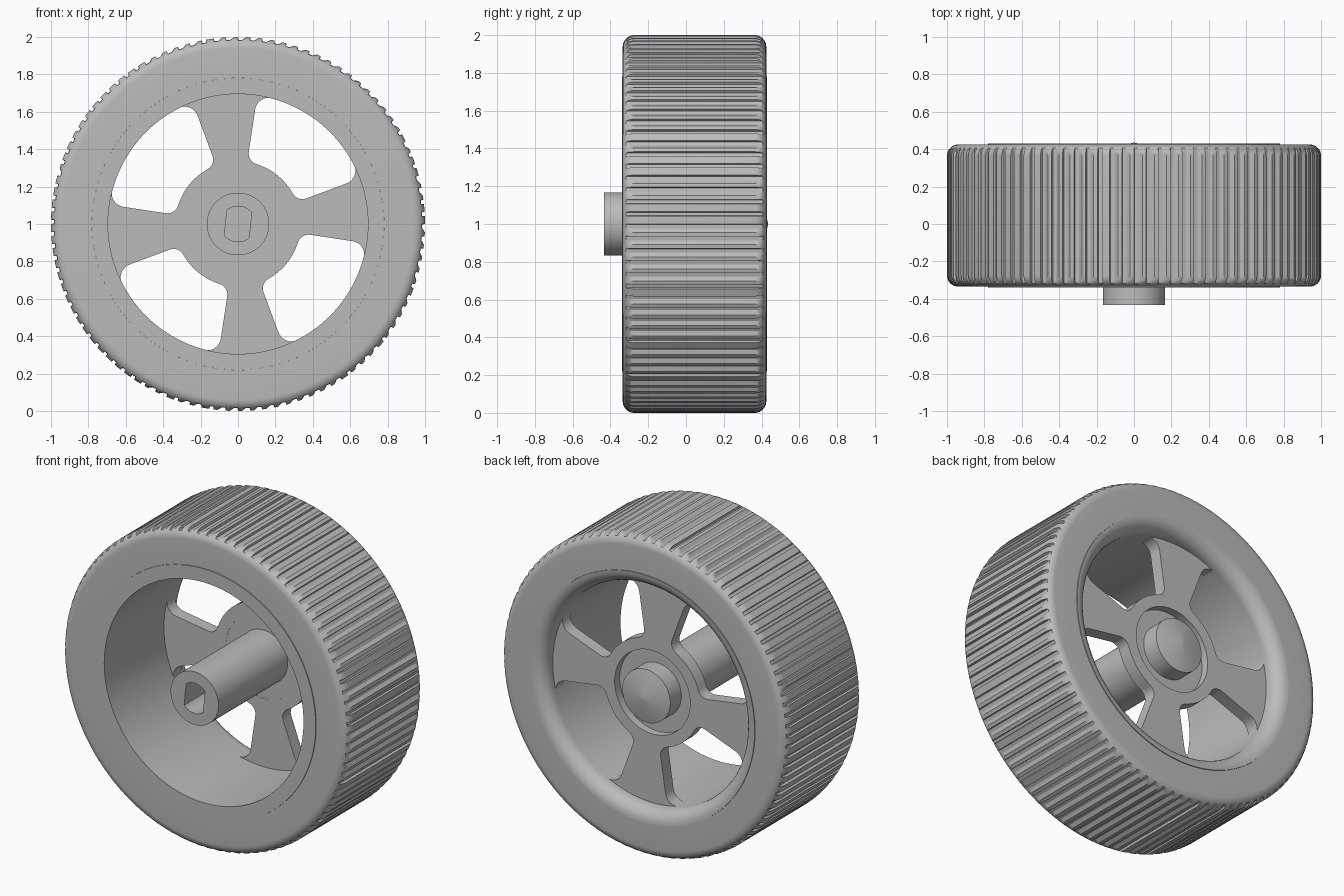
import bpy, bmesh
from math import sin, cos, asin, pi, radians, tau

cube = bpy.data.objects.get("Cube")
if cube:
    bpy.data.objects.remove(cube)

grey = bpy.data.materials.new("plain grey")
grey.use_nodes = True
grey.diffuse_color = (0.5, 0.5, 0.5, 1)
grey.node_tree.nodes["Principled BSDF"].inputs["Base Color"].default_value = (0.5, 0.5, 0.5, 1)


def smooth(obj, angle=30):
    bpy.ops.object.select_all(action='DESELECT')
    obj.select_set(True)
    bpy.context.view_layer.objects.active = obj
    bpy.ops.object.shade_smooth_by_angle(angle=radians(angle))


def lathe(name, profile, angles, closed=False):
    """Turn (radius, y) points about the axle; a radius may be a function of angle."""
    bm = bmesh.new()
    rings = []
    for r, y in profile:
        ring = []
        for a in angles:
            rad = r(a) if callable(r) else r
            ring.append(bm.verts.new((rad * cos(a), y, 1 + rad * sin(a))))
        rings.append(ring)
    pairs = list(zip(rings, rings[1:]))
    if closed:
        pairs.append((rings[-1], rings[0]))
    n = len(angles)
    for p, q in pairs:
        for i in range(n):
            j = (i + 1) % n
            bm.faces.new((p[i], p[j], q[j], q[i]))
    if not closed:
        bm.faces.new(rings[0])
        bm.faces.new(rings[-1])
    bmesh.ops.recalc_face_normals(bm, faces=bm.faces)
    mesh = bpy.data.meshes.new(name)
    bm.to_mesh(mesh)
    bm.free()
    obj = bpy.data.objects.new(name, mesh)
    bpy.context.collection.objects.link(obj)
    mesh.materials.append(grey)
    smooth(obj)
    return obj


def steps(a, b, n):
    return [a + (b - a) * i / n for i in range(n + 1)]


circle = steps(0, tau, 96)[:-1]

# Tyre: rounded shoulders, straight grooves cut across the tread
TEETH, FLOOR, SHOULDER = 96, 0.985, 0.06
FRONT, BACK, RIM = -0.335, 0.425, 0.78


def tread(r):
    def radius(a):
        in_groove = (a / tau * TEETH + 0.01) % 1 > 0.65
        return min(r, FLOOR) if in_groove else r
    return radius


tyre_profile = [(RIM, FRONT)]
for y, side, start, end in ((FRONT, 1, 0, pi / 2), (BACK, -1, pi / 2, 0)):
    for t in steps(start, end, 8):
        tyre_profile.append((tread(1 - SHOULDER + SHOULDER * sin(t)),
                             y + side * SHOULDER * (1 - cos(t))))
tyre_profile.append((RIM, BACK))
tooth_angles = [(t + f) * tau / TEETH for t in range(TEETH)
                for f in (0, 0.32, 0.64, 0.68, 0.96)]
lathe("tyre", tyre_profile, tooth_angles, closed=True)

# Rim: plain barrel at the front, flared lip at the back
BARREL, LIP = 0.695, 0.085
rim_profile = [(RIM, -0.34), (BARREL, -0.34)]
for t in steps(0, pi / 2, 8):
    rim_profile.append((BARREL + LIP * (1 - cos(t)), 0.43 - LIP + LIP * sin(t)))
lathe("rim", rim_profile, circle, closed=True)

# Hub: blind bore with two flats, back flange in a recess, low cone cap
HUB, RECESS = 0.167, 0.263


def bore(a):
    return min(0.095, 0.066 / max(abs(cos(a + radians(6))), 0.01))


lathe("hub", [(bore, 0.2), (bore, -0.433), (HUB, -0.433), (HUB, 0.256),
              (RECESS + 0.01, 0.256), (RECESS + 0.01, 0.285), (HUB, 0.285),
              (HUB, 0.395), (0.002, 0.435)], circle)


# Spoke plate: disc outline with four rounded slots and a hub hole
def polar(r, a, centre=(0, 0)):
    return (centre[0] + r * cos(a), centre[1] + r * sin(a))


def slot_outline(r0, r1, half, f0, f1):
    a0 = half - asin(f0 / (r0 + f0))
    a1 = half - asin(f1 / (r1 - f1))
    c0, c1 = polar(r0 + f0, a0), polar(r1 - f1, a1)
    side = [polar(r0, a) for a in steps(0, a0, 6)]
    side += [polar(f0, a, c0) for a in steps(a0 + pi, half + pi / 2, 8)[1:]]
    side += [polar(f1, a, c1) for a in steps(half + pi / 2, a1, 8)]
    side += [polar(r1, a) for a in steps(a1, 0, 10)[1:]]
    return side + [(x, -y) for x, y in side[-2:0:-1]]


slot = slot_outline(0.335, 0.698, radians(30.5), 0.06, 0.075)
outlines = [[polar(0.72, a) for a in circle], [polar(RECESS, a) for a in circle]]
for k in range(4):
    turn = radians(51 + 90 * k)
    outlines.append([(x * cos(turn) - y * sin(turn), x * sin(turn) + y * cos(turn))
                     for x, y in slot])

curve = bpy.data.curves.new("spoke_plate", 'CURVE')
curve.dimensions = '2D'
curve.fill_mode = 'BOTH'
curve.extrude = 0.04
for points in outlines:
    spline = curve.splines.new('POLY')
    spline.points.add(len(points) - 1)
    for p, (x, y) in zip(spline.points, points):
        p.co = (x, y, 0, 1)
    spline.use_cyclic_u = True
plate = bpy.data.objects.new("spoke_plate", curve)
bpy.context.collection.objects.link(plate)
plate.location = (0, 0.295, 1)
plate.rotation_euler = (pi / 2, 0, 0)
curve.materials.append(grey)
bpy.ops.object.select_all(action='DESELECT')
plate.select_set(True)
bpy.context.view_layer.objects.active = plate
bpy.ops.object.convert(target='MESH')
smooth(bpy.context.view_layer.objects.active)
